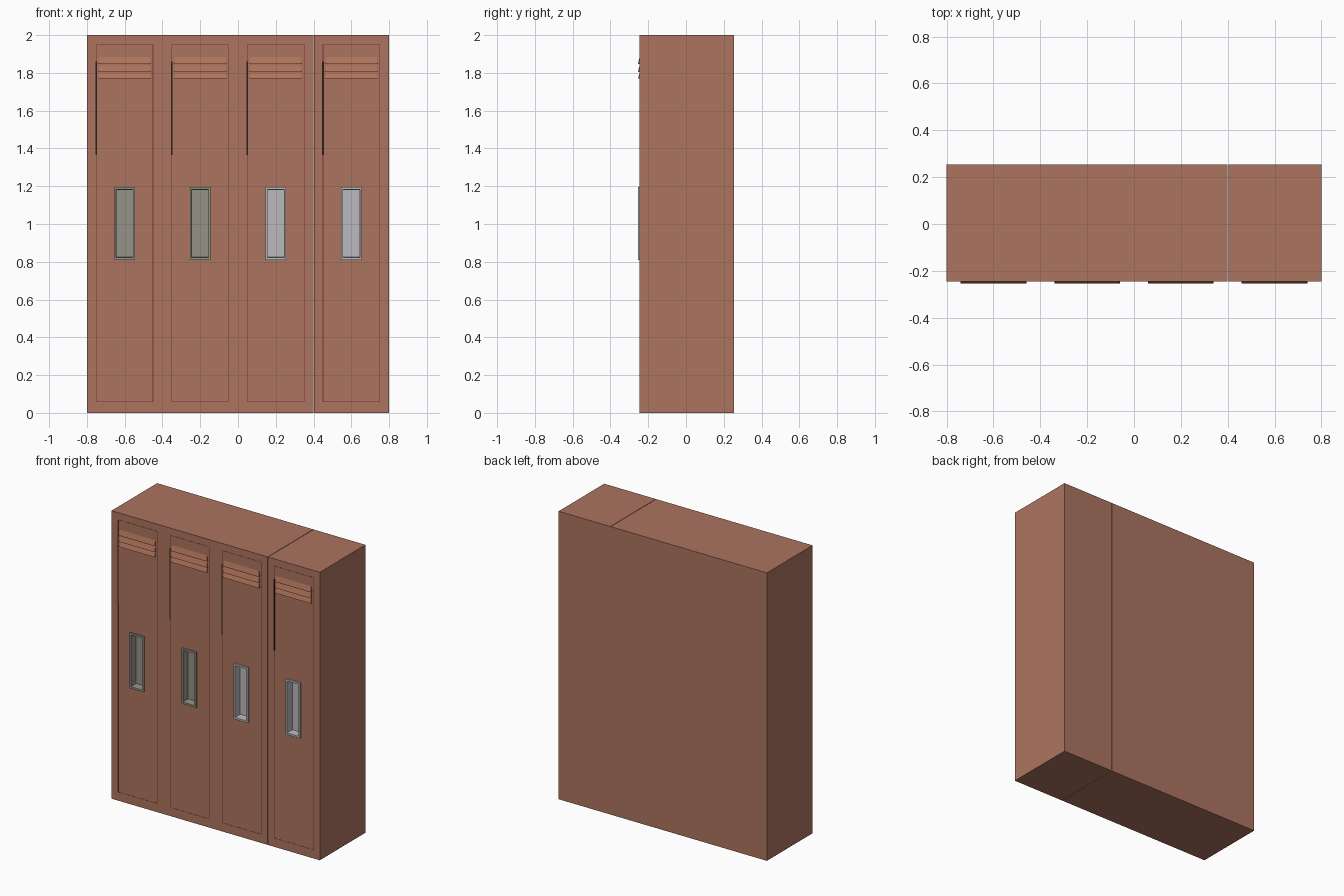
import bpy

if "Cube" in bpy.data.objects:
    bpy.data.objects.remove(bpy.data.objects["Cube"])

FRONT, BACK, OUT = -0.245, 0.255, -0.255


def srgb(*c):
    return tuple((v / 255 / 12.92) if v < 10 else ((v / 255 + 0.055) / 1.055) ** 2.4 for v in c) + (1,)


def material(name, *c):
    m = bpy.data.materials.new(name)
    m.diffuse_color = srgb(*c)
    m.use_nodes = True
    m.node_tree.nodes["Principled BSDF"].inputs["Base Color"].default_value = m.diffuse_color
    return m


PAINT = material("terracotta_paint", 172, 116, 95)
VENT = material("vent_paint", 178, 117, 92)
SEAM = material("dark_red_seam", 112, 48, 46)
DARK = material("dark_hinge", 42, 30, 27)
GREY_WARM = material("warm_grey_metal", 150, 147, 135)
GREY_LIGHT = material("light_grey_metal", 187, 187, 190)


def make(name, verts, faces, mat):
    me = bpy.data.meshes.new(name)
    me.from_pydata(verts, [], faces)
    me.materials.append(mat)
    ob = bpy.data.objects.new(name, me)
    bpy.context.collection.objects.link(ob)
    return ob


def rect(x0, x1, z0, z1, y):
    # counter-clockwise seen from the front
    return [(x0, y, z0), (x1, y, z0), (x1, y, z1), (x0, y, z1)]


def loft(name, rings, mat, cap_first, cap_last):
    # rectangles joined in order, the first one is nearest the back of the outside
    verts = [p for r in rings for p in r]
    faces = []
    for k in range(len(rings) - 1):
        a, b = 4 * k, 4 * k + 4
        for i in range(4):
            j = (i + 1) % 4
            faces.append((a + i, a + j, b + j, b + i))
    n = 4 * (len(rings) - 1)
    if cap_first:
        faces.append((3, 2, 1, 0))
    if cap_last:
        faces.append((n, n + 1, n + 2, n + 3))
    return make(name, verts, faces, mat)


def plate(name, x0, x1, z0, z1, mat, t):
    loft(name, [rect(x0, x1, z0, z1, FRONT), rect(x0, x1, z0, z1, FRONT - t)], mat, False, True)


for i, c in enumerate((-0.6, -0.2, 0.2, 0.6)):
    n = f"_{i + 1}"
    left = c - 0.2 + (0.003 if i == 3 else 0)
    # locker body, with an opening in the front for the handle cup
    loft("locker_body" + n, [rect(left, c + 0.2, 0, 2, BACK),
                             rect(left, c + 0.2, 0, 2, FRONT),
                             rect(c - 0.05, c + 0.05, 0.82, 1.185, FRONT)], PAINT, True, False)

    # thin door outline
    w = 0.0015
    x0, x1, z0, z1 = c - 0.15, c + 0.15, 0.06, 1.95
    plate("door_seam_left" + n, x0 - w, x0 + w, z0, z1, SEAM, 0.0004)
    plate("door_seam_right" + n, x1 - w, x1 + w, z0, z1, SEAM, 0.0004)
    plate("door_seam_bottom" + n, x0, x1, z0 - w, z0 + w, SEAM, 0.0004)
    plate("door_seam_top" + n, x0, x1, z1 - w, z1 + w, SEAM, 0.0004)

    # dark hinge strip on the upper left edge of the door
    plate("hinge_strip" + n, x0 - 0.004, x0 + 0.004, 1.365, 1.86, DARK, 0.001)

    # three wedge-shaped vent slats
    for k, (lo, hi) in enumerate(((1.77, 1.80), (1.805, 1.84), (1.848, 1.885))):
        a, b = 0.14, 0.134
        make(f"vent_slat{n}_{k + 1}",
             [(c - a, OUT, lo), (c + a, OUT, lo), (c + b, FRONT, hi), (c - b, FRONT, hi),
              (c - a, FRONT, lo), (c + a, FRONT, lo)],
             [(0, 1, 2, 3), (4, 5, 1, 0), (0, 3, 4), (1, 5, 2)], VENT)

    # recessed handle: raised rim, sloped lip and cup
    loft("handle_cup" + n, [rect(c - 0.055, c + 0.055, 0.81, 1.195, FRONT),
                            rect(c - 0.055, c + 0.055, 0.81, 1.195, OUT),
                            rect(c - 0.045, c + 0.045, 0.823, 1.182, OUT),
                            rect(c - 0.043, c + 0.043, 0.825, 1.18, FRONT + 0.045)],
         GREY_WARM if i < 2 else GREY_LIGHT, False, True)
